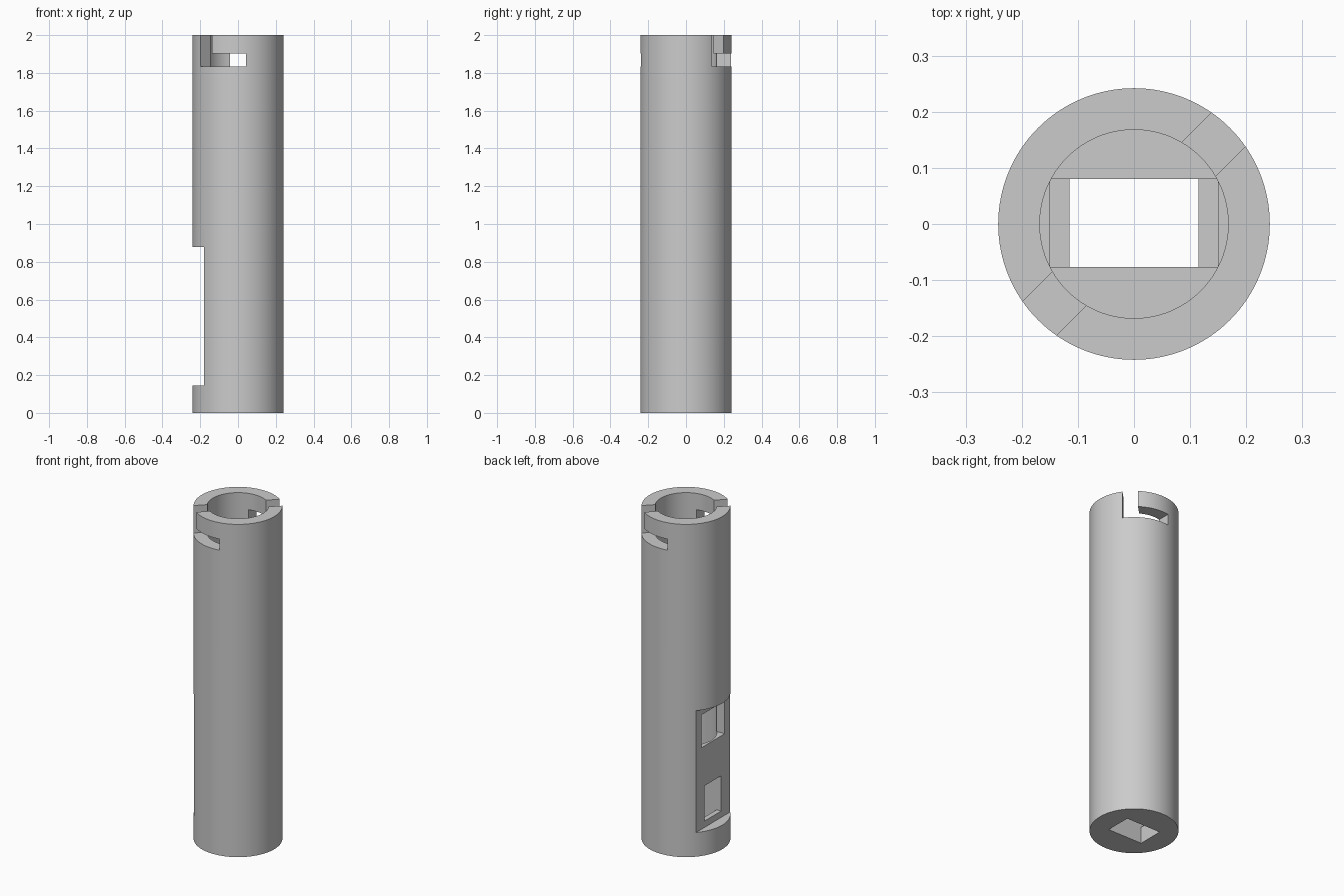
import bpy, bmesh, math
from mathutils import Matrix, Vector

cube = bpy.data.objects.get("Cube")
if cube:
    bpy.data.objects.remove(cube, do_unlink=True)

RADIUS, BORE, HEIGHT = 0.242, 0.168, 2.0
SLOT_FLOOR, SLOT_ROOF, HALF_SLOT = 1.835, 1.902, 0.0425

grey = bpy.data.materials.new("plain grey")
grey.use_nodes = True
grey.diffuse_color = (0.6, 0.6, 0.6, 1)
grey.node_tree.nodes["Principled BSDF"].inputs["Base Color"].default_value = (0.6, 0.6, 0.6, 1)


def prism(name, outline, z0, z1, turn=0.0):
    """Extrude a plan outline from z0 to z1, turned about the z axis."""
    bm = bmesh.new()
    face = bm.faces.new([bm.verts.new((x, y, z0)) for x, y in outline])
    grown = bmesh.ops.extrude_face_region(bm, geom=[face])
    top = [g for g in grown["geom"] if isinstance(g, bmesh.types.BMVert)]
    bmesh.ops.translate(bm, verts=top, vec=Vector((0, 0, z1 - z0)))
    bmesh.ops.rotate(bm, verts=bm.verts, cent=(0, 0, 0), matrix=Matrix.Rotation(turn, 3, 'Z'))
    bmesh.ops.recalc_face_normals(bm, faces=bm.faces)
    mesh = bpy.data.meshes.new(name)
    bm.to_mesh(mesh)
    bm.free()
    mesh.materials.append(grey)
    obj = bpy.data.objects.new(name, mesh)
    bpy.context.collection.objects.link(obj)
    return obj


def circle(r, n=128):
    return [(r * math.cos(math.tau * i / n), r * math.sin(math.tau * i / n)) for i in range(n)]


def rect(x0, x1, y0, y1):
    return [(x0, y0), (x1, y0), (x1, y1), (x0, y1)]


def cut(target, cutter):
    cutter.hide_render = True
    mod = target.modifiers.new("cut", 'BOOLEAN')
    mod.operation, mod.solver, mod.object = 'DIFFERENCE', 'EXACT', cutter
    bpy.context.view_layer.objects.active = target
    bpy.ops.object.modifier_apply(modifier=mod.name)
    bpy.data.objects.remove(cutter, do_unlink=True)


# Tube body with a round bore above a stepped rectangular channel
body = prism("tube_body", circle(RADIUS), 0, HEIGHT)
cut(body, prism("bore", circle(BORE), 0.45, 2.2))
cut(body, prism("channel", rect(-0.15, 0.15, -0.077, 0.08), 0.1, 0.6))
cut(body, prism("bottom_opening", rect(-0.115, 0.115, -0.077, 0.08), -0.1, 0.3))

# Flat recess on the side with two windows into the inside
cut(body, prism("side_flat", rect(-0.5, -0.18, -0.4, 0.4), 0.145, 0.877))
cut(body, prism("upper_window", rect(-0.21, -0.1, -0.11, 0.11), 0.635, 0.832))
cut(body, prism("lower_window", rect(-0.21, -0.1, -0.077, 0.08), 0.183, 0.395))

# Two opposite bayonet slots: an open notch, then a sideways leg
step = HALF_SLOT * math.sqrt(2)
leg = [(-HALF_SLOT, 0), (step, 0), (0.4 + step, 0.4), (0.4, 0.5), (-HALF_SLOT, 0.5)]
for turn in (0, math.pi):
    cut(body, prism("notch", rect(0.1, 0.4, -HALF_SLOT, HALF_SLOT),
                    SLOT_FLOOR, 2.2, turn + math.pi / 4))
    cut(body, prism("slot_leg", leg, SLOT_FLOOR, SLOT_ROOF, turn))

# Smooth walls with crisp edges
bpy.ops.object.select_all(action='DESELECT')
body.select_set(True)
bpy.context.view_layer.objects.active = body
bpy.ops.object.shade_smooth_by_angle(angle=math.radians(30))
